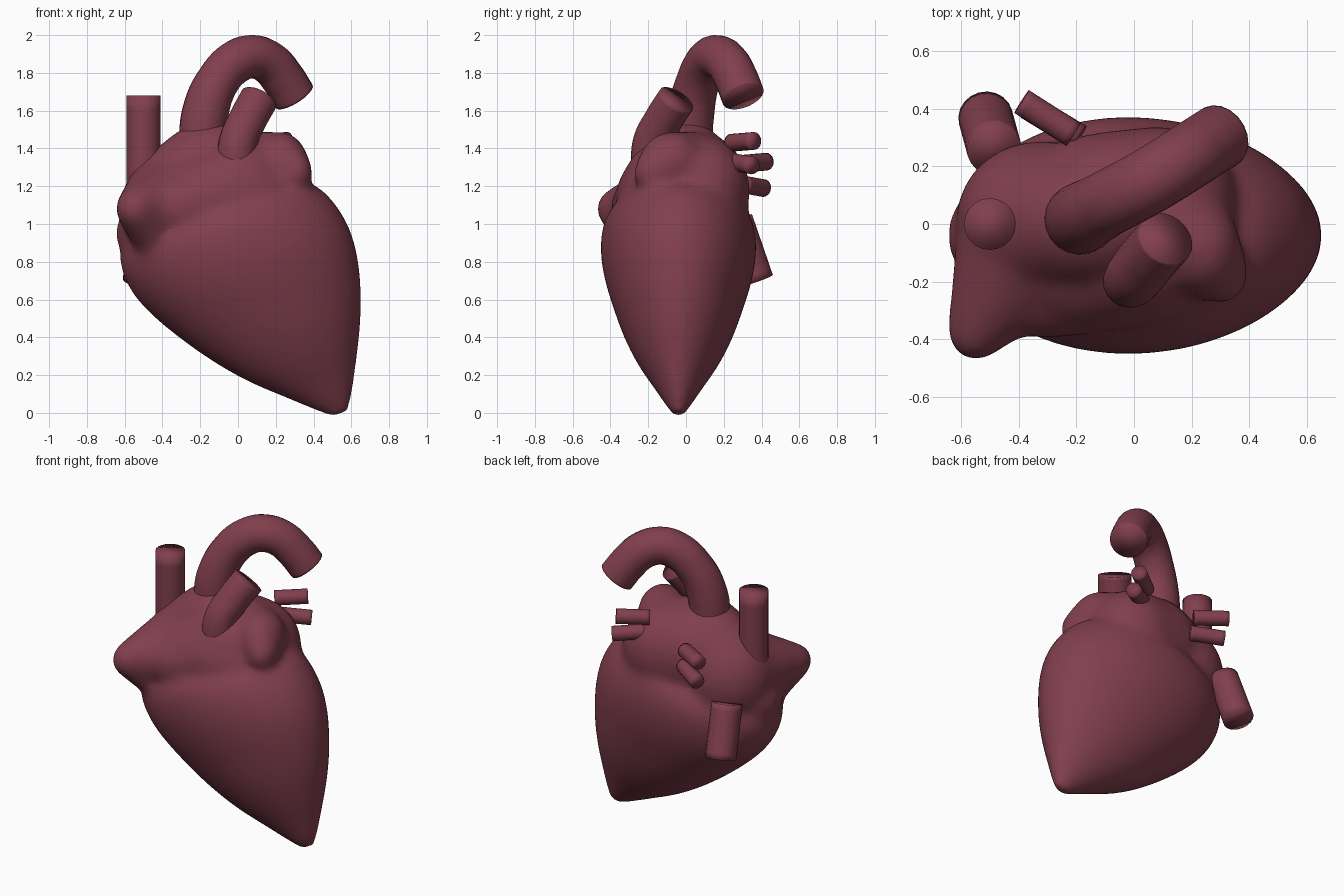
import bpy, bmesh, math
from mathutils import Vector, Matrix

if "Cube" in bpy.data.objects:
    bpy.data.objects.remove(bpy.data.objects["Cube"])

flesh = bpy.data.materials.new("flesh")
flesh.diffuse_color = (0.22, 0.05, 0.075, 1)
flesh.use_nodes = True
flesh.node_tree.nodes["Principled BSDF"].inputs["Base Color"].default_value = flesh.diffuse_color


def select(ob):
    bpy.ops.object.select_all(action='DESELECT')
    ob.select_set(True)
    bpy.context.view_layer.objects.active = ob


def tube(name, pts, r, base=1.0):
    """Capped round tube through a few points; base widens the first two points."""
    cu = bpy.data.curves.new(name, 'CURVE')
    cu.dimensions = '3D'
    cu.bevel_depth, cu.bevel_resolution = r, 8
    cu.resolution_u, cu.use_fill_caps = 10, True
    sp = cu.splines.new('BEZIER')
    sp.bezier_points.add(len(pts) - 1)
    for i, (bp, p) in enumerate(zip(sp.bezier_points, pts)):
        bp.co = p
        bp.radius = base if i < 2 else 1
        bp.handle_left_type = bp.handle_right_type = 'AUTO'
    ob = bpy.data.objects.new(name, cu)
    bpy.context.collection.objects.link(ob)
    select(ob)
    bpy.ops.object.convert(target='MESH')
    ob = bpy.context.object
    ob.data.materials.clear()
    ob.data.materials.append(flesh)
    # weld the caps so the whole tube shades smoothly
    b = bmesh.new()
    b.from_mesh(ob.data)
    bmesh.ops.remove_doubles(b, verts=b.verts[:], dist=0.0005)
    bmesh.ops.recalc_face_normals(b, faces=b.faces[:])
    b.to_mesh(ob.data)
    b.free()
    bpy.ops.object.shade_smooth()


def lobe(bm, *balls):
    """Convex hull around one or more ellipsoids, added to bm."""
    t = bmesh.new()
    for c, r in balls:
        bmesh.ops.create_uvsphere(t, u_segments=32, v_segments=20, radius=1,
                                  matrix=Matrix.Translation(c) @ Matrix.Diagonal((*r, 1)))
    if len(balls) > 1:
        h = bmesh.ops.convex_hull(t, input=t.verts[:])
        junk = {g for g in h["geom_interior"] if isinstance(g, bmesh.types.BMVert)}
        bmesh.ops.delete(t, geom=list(junk), context='VERTS')
        bmesh.ops.recalc_face_normals(t, faces=t.faces[:])
    me = bpy.data.meshes.new("lobe")
    t.to_mesh(me)
    t.free()
    bm.from_mesh(me)
    bpy.data.meshes.remove(me)


bm = bmesh.new()

# ventricles: tilted elliptical sections (left x, z, right x, z, half depth)
sections = [
    (0.50, -0.017, 0.58, 0.012, 0.03), (0.42, 0.013, 0.60, 0.10, 0.07),
    (0.27, 0.075, 0.618, 0.22, 0.13), (0.05, 0.17, 0.64, 0.40, 0.22),
    (-0.15, 0.285, 0.65, 0.56, 0.29), (-0.35, 0.43, 0.645, 0.72, 0.347),
    (-0.50, 0.565, 0.622, 0.87, 0.39), (-0.59, 0.69, 0.578, 1.00, 0.41),
    (-0.625, 0.80, 0.505, 1.12, 0.405), (-0.60, 0.89, 0.41, 1.205, 0.365),
    (-0.50, 0.97, 0.28, 1.23, 0.28)]
N, SUB = 64, 4


def catmull(a, b, c, d, t):
    return [0.5 * (2*q + (r-p)*t + (2*p-5*q+4*r-s)*t*t + (3*q-p-3*r+s)*t**3)
            for p, q, r, s in zip(a, b, c, d)]


ext = [sections[0]] + sections + [sections[-1]]
fine = [catmull(*ext[i:i + 4], k / SUB) for i in range(len(sections) - 1) for k in range(SUB)]
fine.append(sections[-1])
rings = []
for x0, z0, x1, z1, hy in fine:
    a, b = Vector((x0, -0.04, z0)), Vector((x1, -0.04, z1))
    mid, half = (a + b) / 2, (b - a) / 2
    rings.append([bm.verts.new(mid + half * math.cos(t) + Vector((0, hy * math.sin(t), 0)))
                  for t in (2 * math.pi * i / N for i in range(N))])
for lo, hi in zip(rings, rings[1:]):
    for i in range(N):
        j = (i + 1) % N
        bm.faces.new((lo[i], lo[j], hi[j], hi[i]))
bm.faces.new(rings[0][::-1])
bm.faces.new(rings[-1])
bmesh.ops.recalc_face_normals(bm, faces=bm.faces[:])

# right atrium joined to the upper base
lobe(bm, ((-0.33, 0.01, 1.09), (0.29, 0.28, 0.32)), ((-0.15, 0.01, 1.21), (0.32, 0.25, 0.335)))
# left atrium
lobe(bm, ((0.08, 0.08, 1.18), (0.28, 0.26, 0.29)), ((-0.1, 0.04, 1.2), (0.3, 0.28, 0.3)))
# left auricle
lobe(bm, ((0.31, -0.175, 1.27), (0.09, 0.105, 0.11)), ((0.23, -0.08, 1.33), (0.14, 0.17, 0.16)),
     ((0.06, 0.04, 1.24), (0.2, 0.2, 0.25)))
# right auricle: broad blunt cone reaching down to the ventricle
lobe(bm, ((-0.55, -0.37, 1.08), (0.10, 0.11, 0.11)), ((-0.36, -0.08, 1.1), (0.26, 0.23, 0.25)),
     ((-0.38, -0.15, 0.86), (0.14, 0.14, 0.14)))
# front base and lower right bulge
lobe(bm, ((-0.08, -0.11, 1.16), (0.42, 0.26, 0.22)), ((0.02, -0.11, 1.27), (0.22, 0.2, 0.18)))
lobe(bm, ((-0.3, -0.2, 1.09), (0.22, 0.2, 0.18)), ((-0.02, -0.18, 1.18), (0.25, 0.18, 0.15)))
lobe(bm, ((-0.51, -0.04, 0.95), (0.14, 0.17, 0.15)))

me = bpy.data.meshes.new("heart_body")
bm.to_mesh(me)
bm.free()
body = bpy.data.objects.new("heart_body", me)
bpy.context.collection.objects.link(body)
me.materials.append(flesh)
rm = body.modifiers.new("fuse", 'REMESH')
rm.mode, rm.voxel_size, rm.use_smooth_shade = 'VOXEL', 0.016, True
select(body)
bpy.ops.object.modifier_apply(modifier="fuse")

# soften everything a little, and the upper half much more
upper = body.vertex_groups.new(name="upper")
for v in body.data.vertices:
    w = (v.co.z - 0.80 - 0.33 * v.co.x) / 0.15
    if w > 0:
        upper.add([v.index], min(w, 1), 'REPLACE')
for name, group, n in (("soften", "", 6), ("blend", "upper", 50)):
    sm = body.modifiers.new(name, 'SMOOTH')
    sm.factor, sm.iterations, sm.vertex_group = 0.5, n, group

# great vessels
tube("aorta", [(-0.19, 0.015, 1.38), (-0.175, 0.025, 1.58), (-0.105, 0.065, 1.76),
               (0.0, 0.12, 1.865), (0.08, 0.165, 1.885), (0.165, 0.218, 1.853),
               (0.238, 0.265, 1.77), (0.298, 0.303, 1.675)], 0.115, 1.08)
tube("pulmonary_trunk", [(-0.015, -0.19, 1.28), (0.0, -0.18, 1.43), (0.05, -0.12, 1.55),
                         (0.11, -0.05, 1.66)], 0.102)
tube("upper_vena_cava", [(-0.5, 0, 1.0), (-0.5, 0, 1.68)], 0.09)
tube("lower_vena_cava", [(-0.485, 0.26, 1.02), (-0.515, 0.37, 0.70)], 0.095)

# pulmonary veins
for name, a, b in [
        ("left_upper_vein", (0.10, 0.24, 1.43), (0.265, 0.36, 1.44)),
        ("left_lower_vein", (0.12, 0.235, 1.33), (0.30, 0.35, 1.31)),
        ("right_upper_vein", (-0.21, 0.31, 1.32), (-0.39, 0.425, 1.33)),
        ("right_lower_vein", (-0.19, 0.30, 1.21), (-0.37, 0.41, 1.19))]:
    tube(name, [a, b], 0.047)
